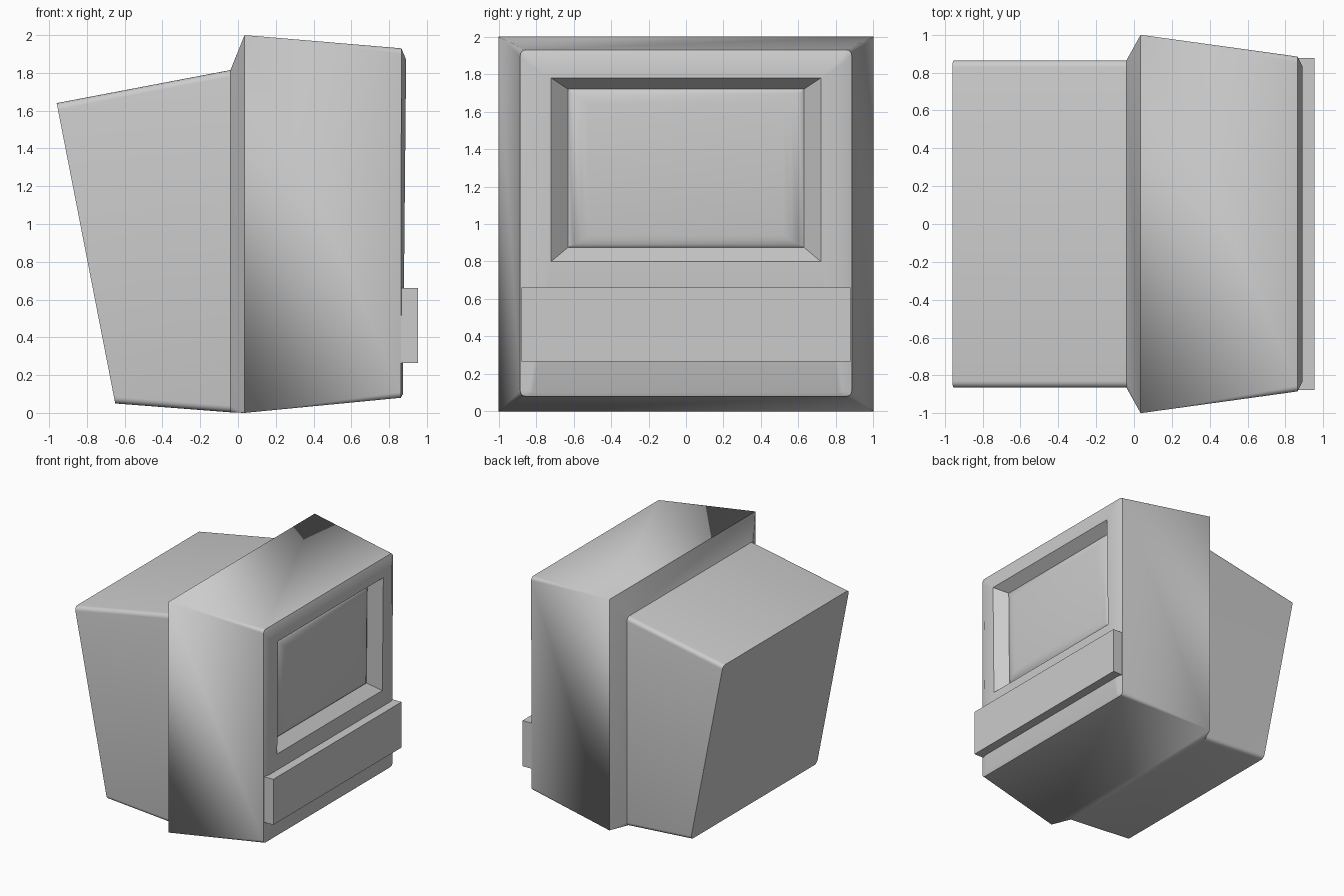
import bpy, bmesh, math

if "Cube" in bpy.data.objects:
    bpy.data.objects.remove(bpy.data.objects["Cube"])


def ring(hy, z0, z1, xb, xt, r=0.0, n=4):
    """Rounded rectangle in y/z; x runs from xb at the bottom to xt at the top."""
    pts = []
    for k, (sy, top) in enumerate([(1, 1), (-1, 1), (-1, 0), (1, 0)]):
        cy, cz = sy * (hy - r), (z1 - r if top else z0 + r)
        for i in range(n + 1):
            a = math.pi / 2 * (k + i / n)
            y, z = cy + r * math.cos(a), cz + r * math.sin(a)
            pts.append((xb + (xt - xb) * (z - z0) / (z1 - z0), y, z))
    return pts


def loft(name, rings, cap_start=True, cap_end=True, angle=30):
    bm = bmesh.new()
    rows = [[bm.verts.new(p) for p in r] for r in rings]
    for a, b in zip(rows, rows[1:]):
        for i in range(len(a)):
            j = (i + 1) % len(a)
            bm.faces.new((a[i], a[j], b[j], b[i]))
    if cap_start:
        bm.faces.new(rows[0][::-1])
    if cap_end:
        bm.faces.new(rows[-1])
    bmesh.ops.remove_doubles(bm, verts=bm.verts, dist=1e-5)
    bmesh.ops.recalc_face_normals(bm, faces=bm.faces)
    me = bpy.data.meshes.new(name)
    bm.to_mesh(me)
    bm.free()
    ob = bpy.data.objects.new(name, me)
    bpy.context.collection.objects.link(ob)
    bpy.ops.object.select_all(action='DESELECT')
    ob.select_set(True)
    bpy.context.view_layer.objects.active = ob
    bpy.ops.object.shade_smooth_by_angle(angle=math.radians(angle))
    return ob


def front_ring(hy, z0, z1, depth, r=0.0):
    """Ring on the slightly tilted front plane, pushed in by depth."""
    def x(z):
        return 0.873 + 0.017 * (z - 0.1) / 1.76 - depth
    return ring(hy, z0, z1, x(z0), x(z1), r)


# Casing: tapered back, flare, front hood, front face and screen recess
loft("casing", [
    ring(0.865, 0.05, 1.64, -0.65, -0.96, 0.035),
    ring(0.865, 0.003, 1.815, -0.04, -0.04, 0.035),
    ring(1.0, 0.0, 2.0, 0.035, 0.035),
    ring(0.885, 0.08, 1.93, 0.862, 0.865, 0.03),
    front_ring(0.835, 0.10, 1.87, 0.0, 0.02),
    front_ring(0.72, 0.80, 1.78, 0.0),
    front_ring(0.63, 0.875, 1.72, 0.09),
], cap_end=False)

# Screen: bulging glass pane in the recess
loft("screen", [
    front_ring(0.63, 0.875, 1.72, 0.09),
    front_ring(0.60, 0.89, 1.695, 0.074),
    front_ring(0.56, 0.915, 1.665, 0.063),
    front_ring(0.52, 0.94, 1.64, 0.058),
], cap_start=False)

# Control panel: plain block across the lower front
loft("control_panel", [
    ring(0.878, 0.265, 0.66, 0.862, 0.862),
    ring(0.878, 0.265, 0.66, 0.953, 0.953),
])
